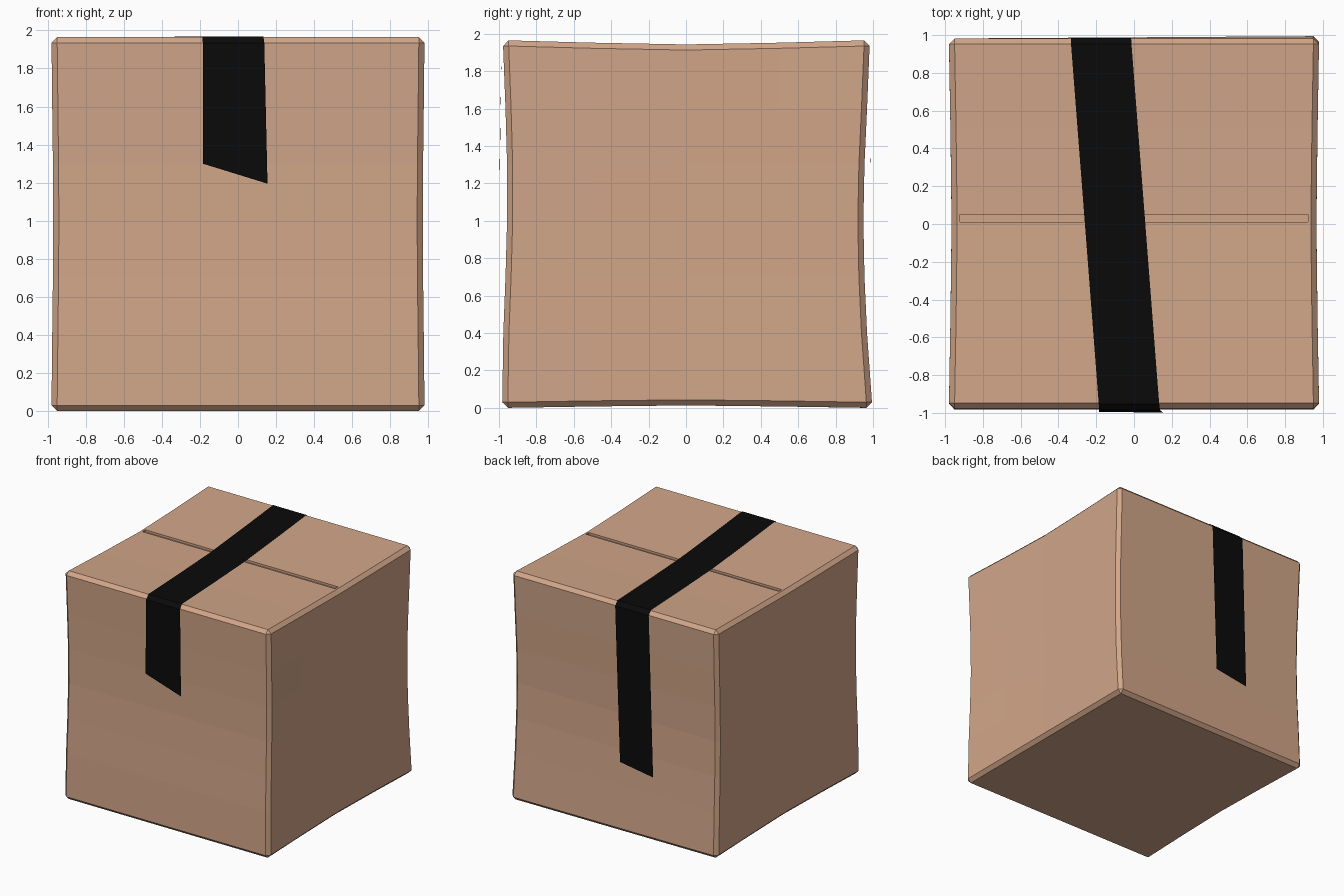
import bpy, bmesh, math

if "Cube" in bpy.data.objects:
    bpy.data.objects.remove(bpy.data.objects["Cube"])


def material(name, rgb):
    m = bpy.data.materials.new(name)
    m.diffuse_color = (*rgb, 1)
    m.use_nodes = True
    m.node_tree.nodes["Principled BSDF"].inputs["Base Color"].default_value = m.diffuse_color
    return m


def add_object(name, bm, mat=None):
    me = bpy.data.meshes.new(name)
    bm.to_mesh(me)
    bm.free()
    ob = bpy.data.objects.new(name, me)
    bpy.context.collection.objects.link(ob)
    if mat:
        me.materials.append(mat)
    return ob


def block(size, centre):
    bm = bmesh.new()
    bmesh.ops.create_cube(bm, size=1)
    for v in bm.verts:
        v.co = [c + s * p for c, s, p in zip(centre, size, v.co)]
    return bm


def sag(t):
    return math.cos(min(abs(t), 1) * math.pi / 2) ** 1.6


H = 1.965


def top_z(y):
    return H - 0.022 * sag(y)


# Cardboard box: chamfered block, sliced into bands and dented inwards
bm = block((1.96, 1.965, H), (0, 0, H / 2))
bmesh.ops.bevel(bm, geom=bm.edges[:], offset=0.03, offset_type='OFFSET',
                segments=1, profile=0.5, affect='EDGES')
cuts = [((0, 0, z), (0, 0, 1)) for z in (0.4, 0.7, 1.0, 1.3, 1.6)]
cuts += [((0, y, 0), (0, 1, 0)) for y in (-0.5, 0, 0.5)]
for co, no in cuts:
    bmesh.ops.bisect_plane(bm, geom=bm.verts[:] + bm.edges[:] + bm.faces[:],
                           plane_co=co, plane_no=no)
for v in bm.verts:
    x, y, z = v.co
    if abs(x) > 0.9:
        v.co.x -= math.copysign(0.009 * sag(z - 1) + 0.014 * sag(y), x)
    if y < -0.9:
        v.co.y += 0.027 * sag(z - 1.15)
    elif y > 0.9:
        v.co.y -= 0.034 * sag(z - 1)
        if z < 0.2:
            v.co.y += 0.006 + 0.006 * math.copysign(1, x)
    if z > 1.9:
        v.co.z = z - 0.022 * sag(y)
    elif z < 0.1:
        v.co.z = z + 0.013 * sag(y)
box = add_object("cardboard_box", bm, material("cardboard", (0.64, 0.38, 0.25)))

# Slot between the two lid flaps
cutter = add_object("slot_cutter", block((1.84, 0.04, 0.2), (0, 0.03, 1.925 + 0.1)))
cutter.hide_render = True
mod = box.modifiers.new("slot", 'BOOLEAN')
mod.operation = 'DIFFERENCE'
mod.solver = 'EXACT'
mod.object = cutter
bpy.context.view_layer.objects.active = box
box.select_set(True)
bpy.ops.object.modifier_apply(modifier=mod.name)
bpy.data.objects.remove(cutter)

# Packing tape: slanted strip over the lid, hanging down front and back
rows = [((-0.185, -0.995, 1.30), (0.155, -0.998, 1.195)),
        ((-0.185, -0.986, 1.935), (0.138, -0.986, 1.935))]
for y in (-0.953, -0.5, 0, 0.5, 0.953):
    x = -0.26 - 0.077 * y
    z = top_z(y) + 0.004
    rows.append(((x, y, z), (x + 0.32, y, z)))
rows += [((-0.335, 0.986, 1.935), (-0.015, 0.986, 1.935)),
         ((-0.375, 0.984, 0.55), (-0.06, 0.984, 0.60))]
bm = bmesh.new()
pairs = [[bm.verts.new(p) for p in row] for row in rows]
for (a, b), (c, d) in zip(pairs, pairs[1:]):
    bm.faces.new((a, b, d, c))
add_object("packing_tape", bm, material("black_tape", (0.003, 0.003, 0.003)))
